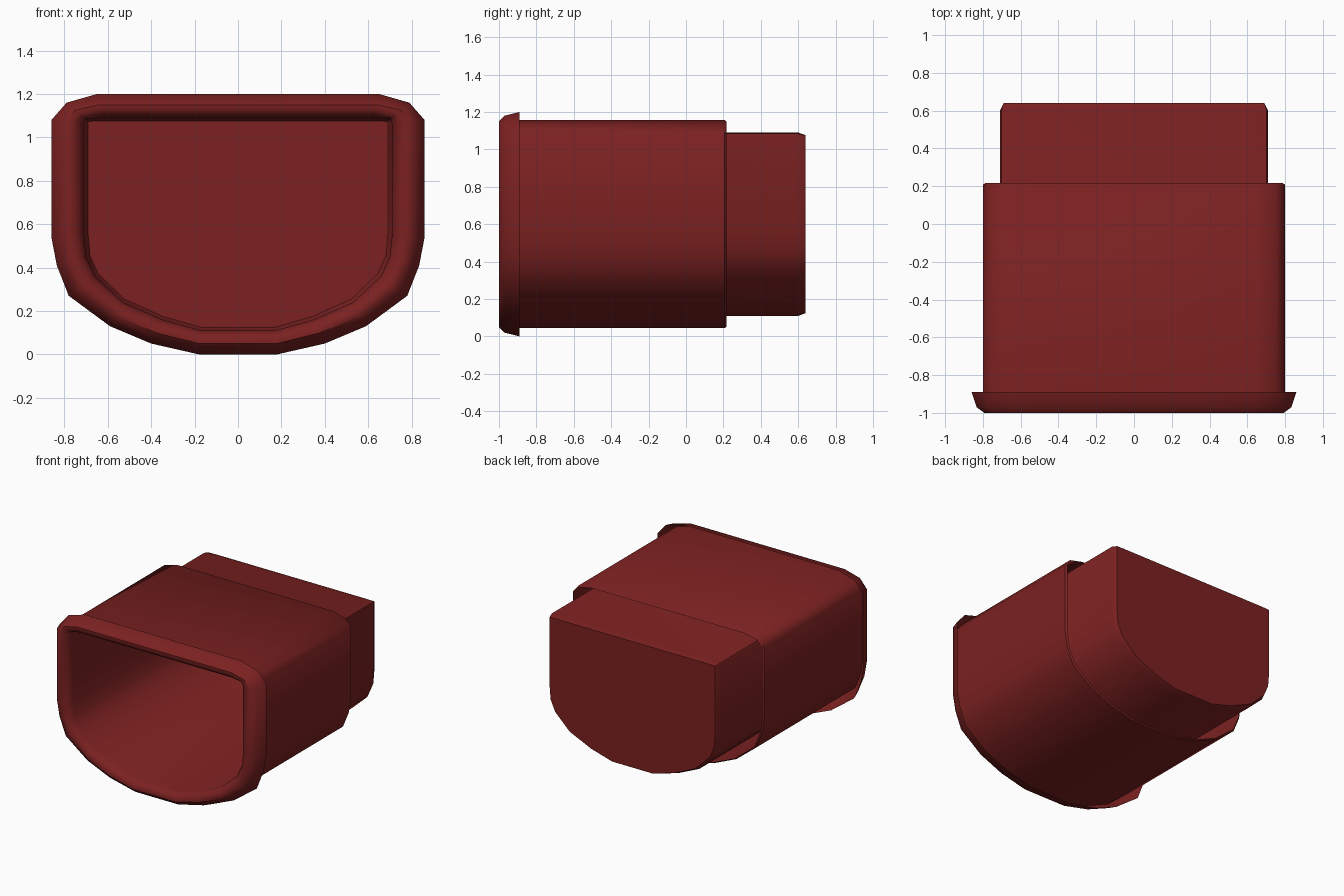
import bpy, bmesh, math

if "Cube" in bpy.data.objects:
    bpy.data.objects.remove(bpy.data.objects["Cube"])

# Half cross-sections (x, z), bottom centre to top: inner tube and flared rim
INNER = [(0.17, 0.11), (0.35, 0.16), (0.53, 0.24), (0.66, 0.36), (0.70, 0.45),
         (0.71, 0.55), (0.71, 1.065), (0.702, 1.084), (0.63, 1.09)]
OUTER = [(0.18, 0.0), (0.40, 0.05), (0.59, 0.13), (0.78, 0.27), (0.835, 0.41),
         (0.86, 0.54), (0.86, 1.08), (0.79, 1.16), (0.65, 1.20)]

mat = bpy.data.materials.new("dark_red")
mat.diffuse_color = (0.20, 0.015, 0.015, 1)
mat.use_nodes = True
mat.node_tree.nodes["Principled BSDF"].inputs["Base Color"].default_value = mat.diffuse_color


def section(t):
    """Closed outline blended between the inner (0) and outer (1) profiles."""
    half = [(a[0] + (b[0] - a[0]) * t, a[1] + (b[1] - a[1]) * t)
            for a, b in zip(INNER, OUTER)]
    return half + [(-x, z) for x, z in reversed(half)]


def loft(name, stations, cap=False):
    """Skin a row of (y, t) sections, running back to front."""
    bm = bmesh.new()
    rings = [[bm.verts.new((x, y, z)) for x, z in section(t)] for y, t in stations]
    for r, s in zip(rings, rings[1:]):
        n = len(r)
        for i in range(n):
            j = (i + 1) % n
            bm.faces.new((r[i], r[j], s[j], s[i]))
    if cap:
        bm.faces.new(list(reversed(rings[0])))
    # Outward normals on the outer skin
    bm.normal_update()
    if max(bm.faces, key=lambda f: f.calc_center_median().z
           if abs(f.normal.z) > 0.9 else -1).normal.z < 0:
        bmesh.ops.reverse_faces(bm, faces=bm.faces[:])
    me = bpy.data.meshes.new(name)
    bm.to_mesh(me)
    bm.free()
    me.materials.append(mat)
    ob = bpy.data.objects.new(name, me)
    bpy.context.collection.objects.link(ob)
    bpy.ops.object.select_all(action='DESELECT')
    ob.select_set(True)
    bpy.context.view_layer.objects.active = ob
    bpy.ops.object.shade_smooth_by_angle(angle=math.radians(40))
    return ob


# Inner cup: closed back, straight tube, rolled front lip that flares outward
loft("inner_cup_and_rim",
     [(0.64, -0.13), (0.60, 0), (-0.95, 0), (-0.985, 0.15), (-1.0, 0.35),
      (-1.0, 0.55), (-0.97, 0.82), (-0.89, 1.0)], cap=True)

# Outer sleeve: open at the back with a small turned-in edge
loft("outer_sleeve", [(0.217, 0.52), (0.207, 0.6), (-0.97, 0.6)])
